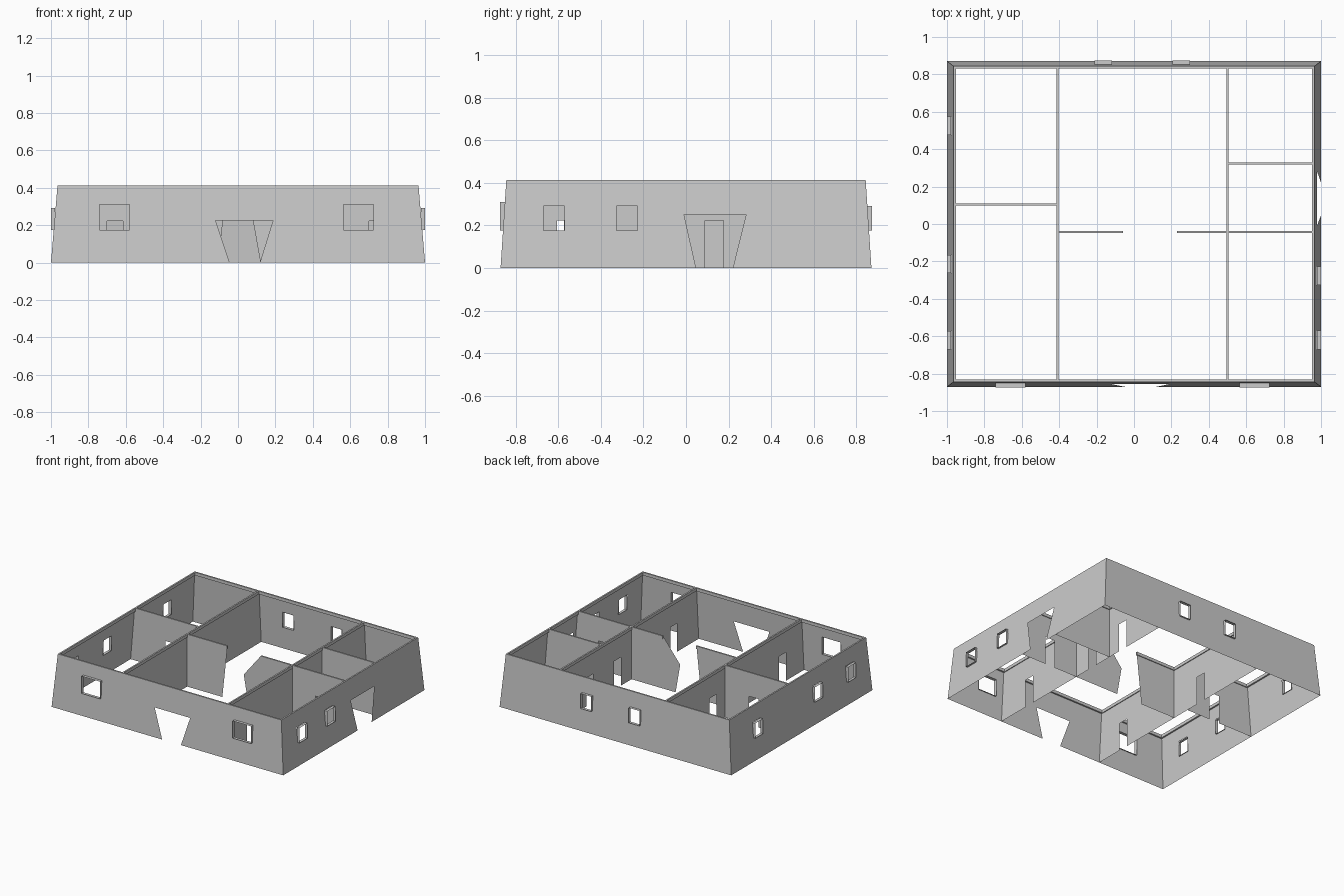
import bpy, bmesh
from mathutils import Vector

if "Cube" in bpy.data.objects:
    bpy.data.objects.remove(bpy.data.objects["Cube"])

H = 0.412                 # wall height
BX, BY = 1.0, 0.871       # half footprint at the floor
TX, TY = 0.965, 0.844     # half footprint at the top
CAP_W, CAP_H = 0.012, 0.024
WIN_Z = (0.175, 0.292)
DOOR_H = 0.222


def add_object(name, bm):
    me = bpy.data.meshes.new(name)
    bm.to_mesh(me)
    bm.free()
    ob = bpy.data.objects.new(name, me)
    bpy.context.collection.objects.link(ob)
    return ob


def sheet(name, outline, holes, place):
    """Flat wall from a 2D outline with holes, mapped to 3D by place(u, z)."""
    bm = bmesh.new()
    for loop in [outline] + holes:
        vs = [bm.verts.new((u, z, 0)) for u, z in loop]
        for a, b in zip(vs, vs[1:] + vs[:1]):
            bm.edges.new((a, b))
    bmesh.ops.triangle_fill(bm, edges=bm.edges[:], use_beauty=True, normal=(0, 0, 1))
    for v in bm.verts:
        v.co = Vector(place(v.co.x, v.co.y))
    return add_object(name, bm)


def box(name, lo, hi):
    bm = bmesh.new()
    bmesh.ops.create_cube(bm, size=1)
    for v in bm.verts:
        v.co = Vector([(a + b) / 2 + c * (b - a) for a, b, c in zip(lo, hi, v.co)])
    return add_object(name, bm)


def rect(u0, u1, z0, z1):
    return [(u0, z0), (u1, z0), (u1, z1), (u0, z1)]


def window_frame(name, hole, place):
    """Open tube through the wall; place(u, z, side) with side 0 outer, 1 inner."""
    bm = bmesh.new()
    rings = [[bm.verts.new(place(u, z, s)) for u, z in hole] for s in (0, 1)]
    for i in range(4):
        j = (i + 1) % 4
        bm.faces.new((rings[0][i], rings[0][j], rings[1][j], rings[1][i]))
    add_object(name, bm)


def outer_wall(name, axis, sign, windows, door=()):
    """Leaning outer wall; axis 'x' runs along x (front/back), 'y' along y (sides)."""
    base, top, ub, ut = (BY, TY, BX, TX) if axis == 'x' else (BX, TX, BY, TY)

    def at(u, z, d):
        return (u, sign * d, z) if axis == 'x' else (sign * d, u, z)

    outline = [(-ub, 0), *door, (ub, 0), (ut, H), (-ut, H)]
    sheet(name, outline, windows, lambda u, z: at(u, z, base + (top - base) * z / H))
    for i, hole in enumerate(windows):
        d = (base + 0.003, base - 0.021) if axis == 'x' else (base, base - 0.022)
        window_frame(f"{name}_window_frame_{i}", hole, lambda u, z, s: at(u, z, d[s]))
    # top strip along the inside of the wall
    a, b = at(-ut, H - CAP_H, top - CAP_W), at(ut, H, top)
    box(name + "_cap", [min(p) for p in zip(a, b)], [max(p) for p in zip(a, b)])


def partition(name, axis, pos, outline, cap, holes=()):
    """Thin inner wall with a slightly thicker top strip."""
    def at(u, z, d=0):
        return (u, pos + d, z) if axis == 'x' else (pos + d, u, z)

    sheet(name, outline, list(holes), at)
    w = CAP_W / 2
    box(name + "_cap", at(cap[0], H - CAP_H, -w), at(cap[1], H, w))


def doors(u0, u1, spans, b0=None, b1=None):
    """Wall outline with door notches in the bottom edge."""
    pts = [(u0 if b0 is None else b0, 0)]
    for a, b in spans:
        pts += [(a, 0), (a, DOOR_H), (b, DOOR_H), (b, 0)]
    return pts + [(u1 if b1 is None else b1, 0), (u1, H), (u0, H)]


# Outer walls
outer_wall("front_wall", 'x', -1,
           [rect(-0.74, -0.58, 0.175, 0.31), rect(0.565, 0.725, 0.175, 0.31)],
           [(-0.045, 0), (-0.12, 0.225), (0.187, 0.225), (0.117, 0)])
outer_wall("back_wall", 'x', 1,
           [rect(-0.21, -0.117, *WIN_Z), rect(0.207, 0.3, *WIN_Z)])
outer_wall("left_wall", 'y', -1,
           [rect(a, a + 0.097, *WIN_Z) for a in (-0.67, -0.262, 0.477)])
outer_wall("right_wall", 'y', 1,
           [rect(a, a + 0.1, *WIN_Z) for a in (-0.67, -0.327)],
           [(0.047, 0), (-0.009, 0.25), (0.282, 0.25), (0.22, 0)])

# Long partitions, front to back
partition("left_partition", 'y', -0.409,
          doors(-TY, TY, [(-0.65, -0.565), (0.21, 0.295)], -BY, BY), (-TY, TY))
partition("right_partition", 'y', 0.5,
          doors(-TY, TY, [(-0.605, -0.52), (0.09, 0.175), (0.43, 0.515)], -BY, BY), (-TY, TY))

# Cross partitions
partition("left_room_divider", 'x', 0.104,
          doors(-TX, -0.409, [(-0.70, -0.615)], -BX), (-TX, -0.409))
partition("back_room_divider", 'x', 0.324,
          doors(0.5, TX, [], None, BX), (0.5, TX))
partition("entry_divider", 'x', -0.043,
          doors(0.5, TX, [(0.70, 0.785)], None, BX), (0.5, TX))
partition("hall_divider_left", 'x', -0.043,
          [(-0.409, 0), (-0.105, 0), (-0.06, H), (-0.409, H)], (-0.409, -0.06))
partition("hall_divider_right", 'x', -0.043,
          [(0.12, 0), (0.5, 0), (0.5, H), (0.23, H), (0.08, 0.225)], (0.23, 0.5))
